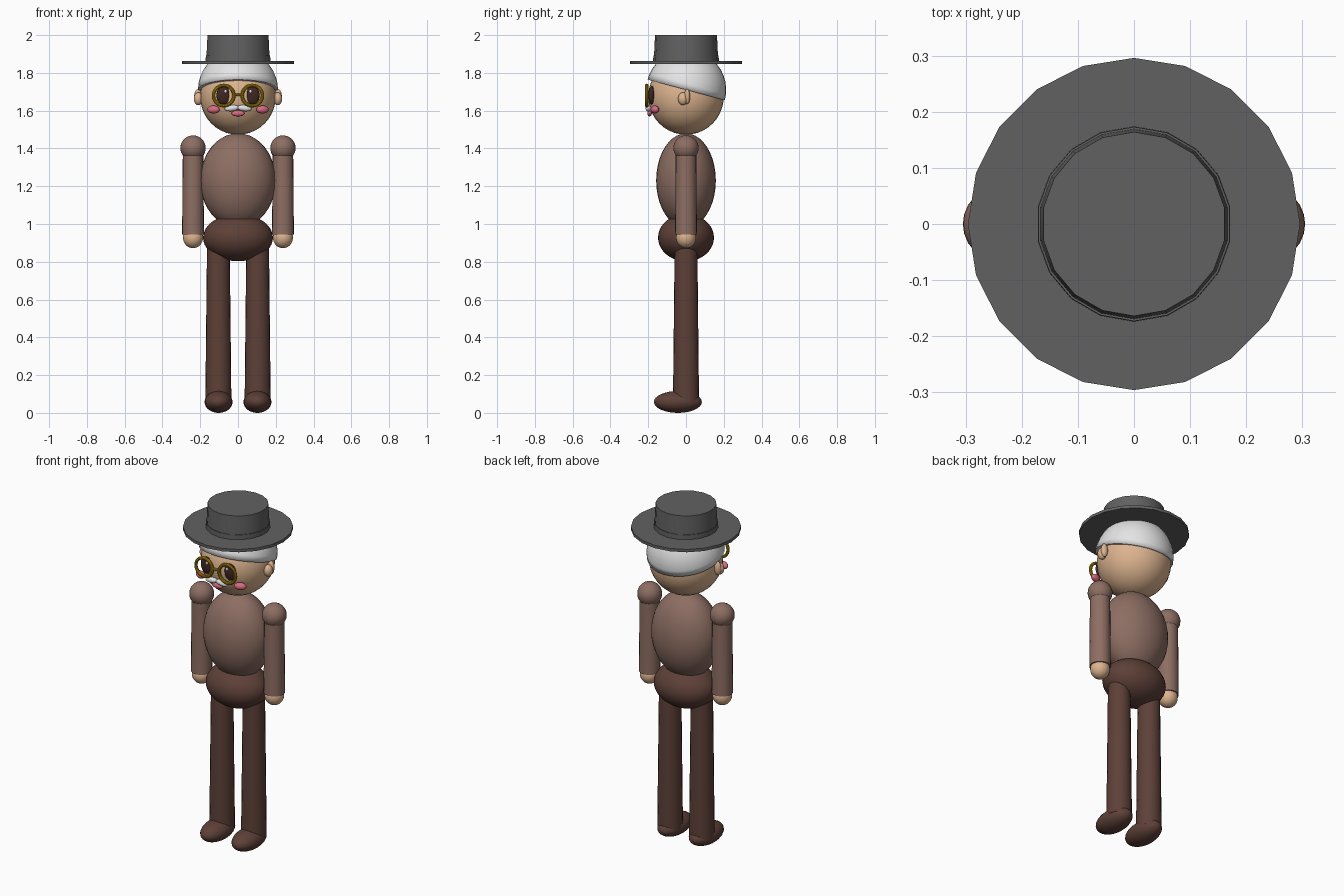
import bpy, math

if "Cube" in bpy.data.objects:
    bpy.data.objects.remove(bpy.data.objects["Cube"])


def linear(c):
    return c / 12.92 if c <= 0.04045 else ((c + 0.055) / 1.055) ** 2.4


def material(name, code):
    m = bpy.data.materials.new(name)
    m.diffuse_color = [linear(int(code[i:i + 2], 16) / 255) for i in (0, 2, 4)] + [1]
    m.use_nodes = True
    m.node_tree.nodes["Principled BSDF"].inputs["Base Color"].default_value = m.diffuse_color
    return m


JACKET = material("jacket brown", "8D6E63")
TROUSERS = material("dark brown", "5D4037")
SKIN = material("skin", "DDB48F")
HAT = material("hat grey", "616161")
HAIR = material("white hair", "E4E4E4")
GOLD = material("gold", "B8900F")
EYE = material("eye brown", "3E2723")
PINK = material("pink", "DB6B80")


def finish(name, mat):
    ob = bpy.context.object
    ob.name = name
    ob.data.materials.append(mat)
    bpy.ops.object.transform_apply(location=False, rotation=True, scale=True)
    bpy.ops.object.shade_smooth_by_angle(angle=math.radians(35))
    return ob


def ball(name, mat, loc, size, rot=(0, 0, 0), seg=24, rings=16):
    bpy.ops.mesh.primitive_uv_sphere_add(segments=seg, ring_count=rings, radius=1,
                                         location=loc, rotation=rot)
    bpy.context.object.scale = size
    return finish(name, mat)


def tube(name, mat, x, y, z0, z1, r0, r1, sides):
    bpy.ops.mesh.primitive_cone_add(vertices=sides, radius1=r0, radius2=r1, depth=z1 - z0,
                                    location=(x, y, (z0 + z1) / 2))
    return finish(name, mat)


# Body
ball("torso", JACKET, (0, 0, 1.23), (0.2, 0.158, 0.25), seg=32, rings=20)
ball("hips", TROUSERS, (0, 0, 0.928), (0.185, 0.148, 0.125), seg=32, rings=20)

# Head and ring-cut cap of hair tilted towards the back
ball("head", SKIN, (0, 0, 1.675), (0.2, 0.2, 0.202), seg=32, rings=20)
hair = ball("hair", HAIR, (0, 0.001, 1.71), (0.212,) * 3, seg=32, rings=20)
for v in hair.data.vertices:
    v.co.z = max(v.co.z, 0)
hair.rotation_euler.x = math.radians(-15)

# Hat
tube("hat_brim", HAT, 0, 0, 1.847, 1.864, 0.296, 0.296, 20)
tube("hat_crown", HAT, 0, 0, 1.855, 2.0, 0.171, 0.164, 18)
tube("hat_band", HAT, 0, 0, 1.86, 1.892, 0.174, 0.173, 18)

# Face centre
ball("lips", PINK, (0, -0.193, 1.586), (0.034, 0.012, 0.016))
bpy.ops.mesh.primitive_cylinder_add(vertices=10, radius=0.007, depth=0.05,
                                    location=(0, -0.205, 1.685),
                                    rotation=(0, math.pi / 2, 0))
finish("glasses_bridge", GOLD)

for side, s in (("left", 1), ("right", -1)):
    # Legs and arms
    tube(side + "_leg", TROUSERS, s * 0.104, 0, 0.06, 0.9, 0.069, 0.06, 20)
    ball(side + "_shoe", TROUSERS, (s * 0.103, -0.043, 0.058), (0.074, 0.127, 0.058))
    ball(side + "_shoulder", JACKET, (s * 0.238, 0, 1.402), (0.067,) * 3)
    tube(side + "_sleeve", JACKET, s * 0.238, 0, 0.945, 1.4, 0.058, 0.054, 20)
    ball(side + "_hand", SKIN, (s * 0.238, 0, 0.928), (0.053, 0.053, 0.056))

    # Ears
    ball(side + "_ear", SKIN, (s * 0.21, -0.016, 1.663), (0.024, 0.026, 0.034))
    ball(side + "_ear_rim", SKIN, (s * 0.212, 0.006, 1.674), (0.02, 0.016, 0.04))

    # Eyes, glasses and cheeks
    ball(side + "_eye", EYE, (s * 0.076, -0.182, 1.682), (0.038, 0.017, 0.049))
    ball(side + "_eye_glint", HAIR, (s * 0.066, -0.196, 1.702), (0.007, 0.004, 0.009), seg=12, rings=8)
    bpy.ops.mesh.primitive_torus_add(major_radius=0.054, minor_radius=0.009,
                                     major_segments=28, minor_segments=10,
                                     location=(s * 0.076, -0.208, 1.68),
                                     rotation=(math.pi / 2, 0, 0))
    finish(side + "_glasses_rim", GOLD)
    ball(side + "_cheek", PINK, (s * 0.13, -0.165, 1.606), (0.034, 0.02, 0.021),
         rot=(0, 0, s * 0.35))
    ball(side + "_moustache", HAIR, (s * 0.033, -0.2, 1.613), (0.038, 0.015, 0.016),
         rot=(0, s * 0.12, 0))
